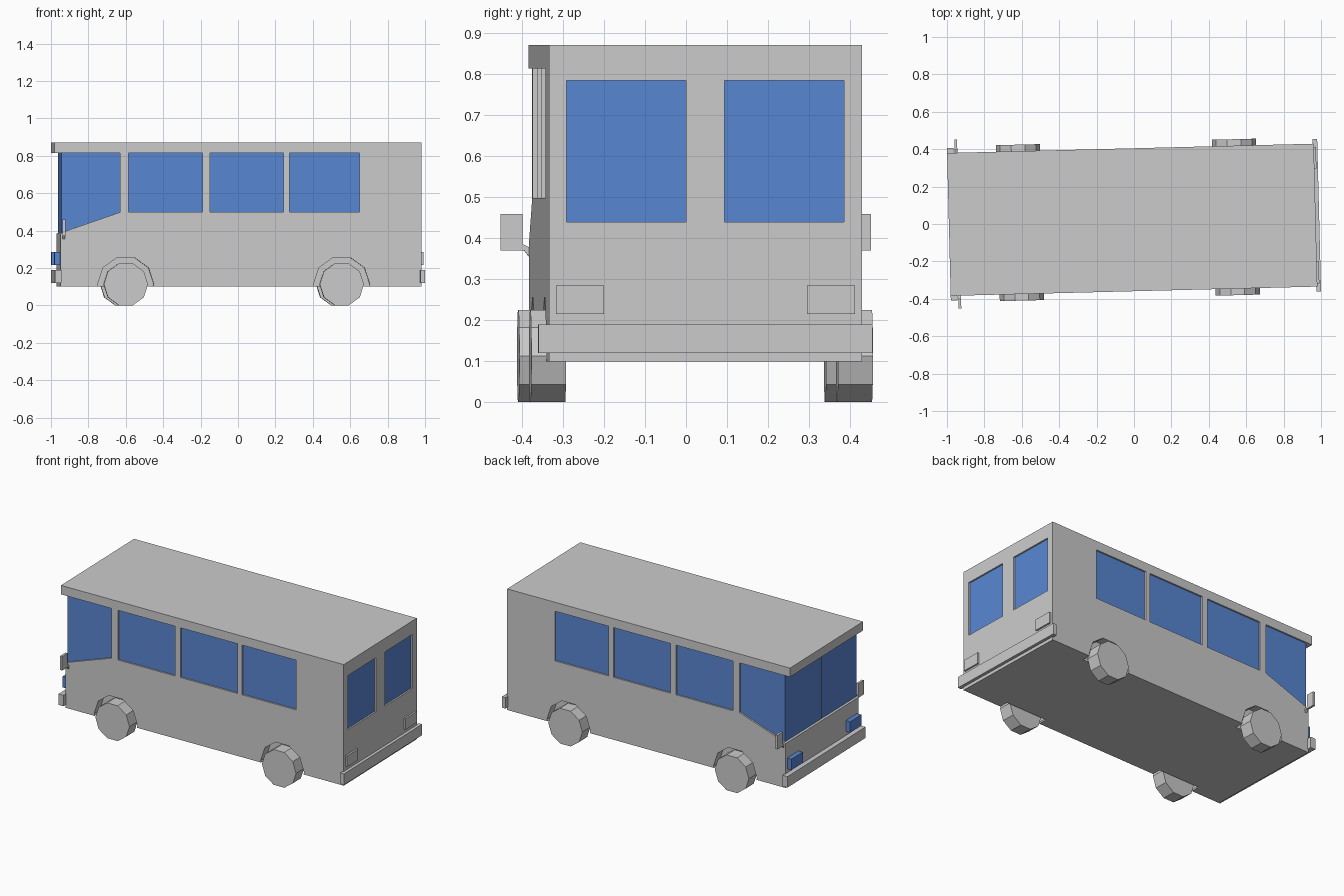
import bpy, bmesh, math
from mathutils import Matrix

if "Cube" in bpy.data.objects:
    bpy.data.objects.remove(bpy.data.objects["Cube"])

# The bus is built along x, then turned slightly as a whole
PLACE = Matrix.Translation((-0.01, 0.0225, 0)) @ Matrix.Rotation(math.radians(1.45), 4, 'Z')
HALF_W, FLOOR, RECESS = 0.382, 0.10, 0.012
AXLES = (-0.60, 0.555)

blue = bpy.data.materials.new("blue_glass")
blue.diffuse_color = (0.10, 0.24, 0.65, 1)
blue.use_nodes = True
blue.node_tree.nodes["Principled BSDF"].inputs["Base Color"].default_value = blue.diffuse_color


def prism(bm, pts, axis, a, b):
    """Extrude an outline (x,z for axis y, or y,z for axis x) from a to b."""
    def at(p, d):
        return (p[0], d, p[1]) if axis == 'y' else (d, p[0], p[1])
    lo = [bm.verts.new(at(p, a)) for p in pts]
    hi = [bm.verts.new(at(p, b)) for p in pts]
    bm.faces.new(lo)
    bm.faces.new(hi[::-1])
    n = len(pts)
    for i in range(n):
        j = (i + 1) % n
        bm.faces.new((lo[j], lo[i], hi[i], hi[j]))


def rect(a0, a1, z0, z1):
    return [(a0, z0), (a1, z0), (a1, z1), (a0, z1)]


def decagon(cx, cz, apothem, turn):
    r = apothem / math.cos(math.pi / 10)
    return [(cx + r * math.cos(turn + i * math.pi / 5),
             cz + r * math.sin(turn + i * math.pi / 5)) for i in range(10)]


def part(name, prisms, mat=None):
    """Make one object from (outline, axis, from, to) prisms."""
    bm = bmesh.new()
    for p in prisms:
        prism(bm, *p)
    bmesh.ops.recalc_face_normals(bm, faces=bm.faces)
    me = bpy.data.meshes.new(name)
    bm.to_mesh(me)
    bm.free()
    ob = bpy.data.objects.new(name, me)
    bpy.context.collection.objects.link(ob)
    ob.matrix_world = PLACE
    if mat:
        me.materials.append(mat)
    return ob


# Body side profile with roof visor and set-back windscreen
body = part("body", [([(-0.95, FLOOR), (0.981, FLOOR), (0.981, 0.872), (-0.98, 0.872),
                       (-0.98, 0.815), (-0.94, 0.815), (-0.94, 0.388), (-0.95, 0.383)],
                      'y', -HALF_W, HALF_W)])

# Window outlines
side_windows = [rect(-0.585, -0.19, 0.498, 0.815), rect(-0.15, 0.245, 0.498, 0.815),
                rect(0.277, 0.651, 0.498, 0.815)]
cab_cut = [(-0.945, 0.389), (-0.63, 0.498), (-0.63, 0.815), (-0.945, 0.815)]
cab_glass = [(-0.94, 0.391), (-0.63, 0.498), (-0.63, 0.815), (-0.94, 0.815)]
rear_windows = [rect(-0.339, -0.047, 0.44, 0.785), rect(0.047, 0.339, 0.44, 0.785)]

# Window recesses and wheel arches cut out of the body
cuts = [(w, 'x', 0.981 - RECESS, 1.05) for w in rear_windows]
for s in (-1, 1):
    cuts += [(w, 'y', s * (HALF_W - RECESS), s * 0.45) for w in side_windows + [cab_cut]]
    cuts += [(decagon(x, 0.1125, 0.143, 0), 'y', s * 0.325, s * 0.45) for x in AXLES]
cutter = part("body_cutter", cuts)
cutter.hide_render = True
mod = body.modifiers.new("openings", 'BOOLEAN')
mod.operation, mod.solver, mod.object = 'DIFFERENCE', 'EXACT', cutter
bpy.context.view_layer.objects.active = body
bpy.context.view_layer.update()
bpy.ops.object.modifier_apply(modifier=mod.name)
bpy.data.objects.remove(cutter)

# Glass
G = 0.002
for s, side in ((-1, "right"), (1, "left")):
    y = HALF_W - RECESS
    part(f"{side}_side_windows",
         [(w, 'y', s * (y - G), s * (y + G)) for w in side_windows + [cab_glass]], blue)
part("rear_windows", [(w, 'x', 0.967, 0.971) for w in rear_windows], blue)
part("windscreen", [(rect(-0.37, -0.003, 0.39, 0.815), 'x', -0.942, -0.938),
                    (rect(0.003, 0.37, 0.39, 0.815), 'x', -0.942, -0.938)], blue)

# Bumpers
part("front_bumper", [(rect(-0.408, 0.408, 0.12, 0.19), 'x', -0.98, -0.945)])
part("rear_bumper", [(rect(-0.408, 0.408, 0.12, 0.19), 'x', 0.975, 1.0)])

# Lights, wheels and mirrors on both sides
mirror = [(0.398, 0.46), (0.452, 0.46), (0.452, 0.37), (0.394, 0.37),
          (0.375, 0.345), (0.375, 0.375), (0.398, 0.386)]
for s, side in ((-1, "right"), (1, "left")):
    lamp = rect(s * 0.248, s * 0.365, 0.215, 0.285)
    part(f"{side}_headlight", [(lamp, 'x', -0.98, -0.945)], blue)
    part(f"{side}_rear_light", [(lamp, 'x', 0.975, 0.992)])
    part(f"{side}_mirror", [([(s * a, z) for a, z in mirror], 'x', -0.939, -0.925)])
    for x, end in zip(AXLES, ("front", "rear")):
        part(f"{end}_{side}_wheel",
             [(decagon(x, 0.1125, 0.1125, 0), 'y', s * 0.332, s * 0.417)])
